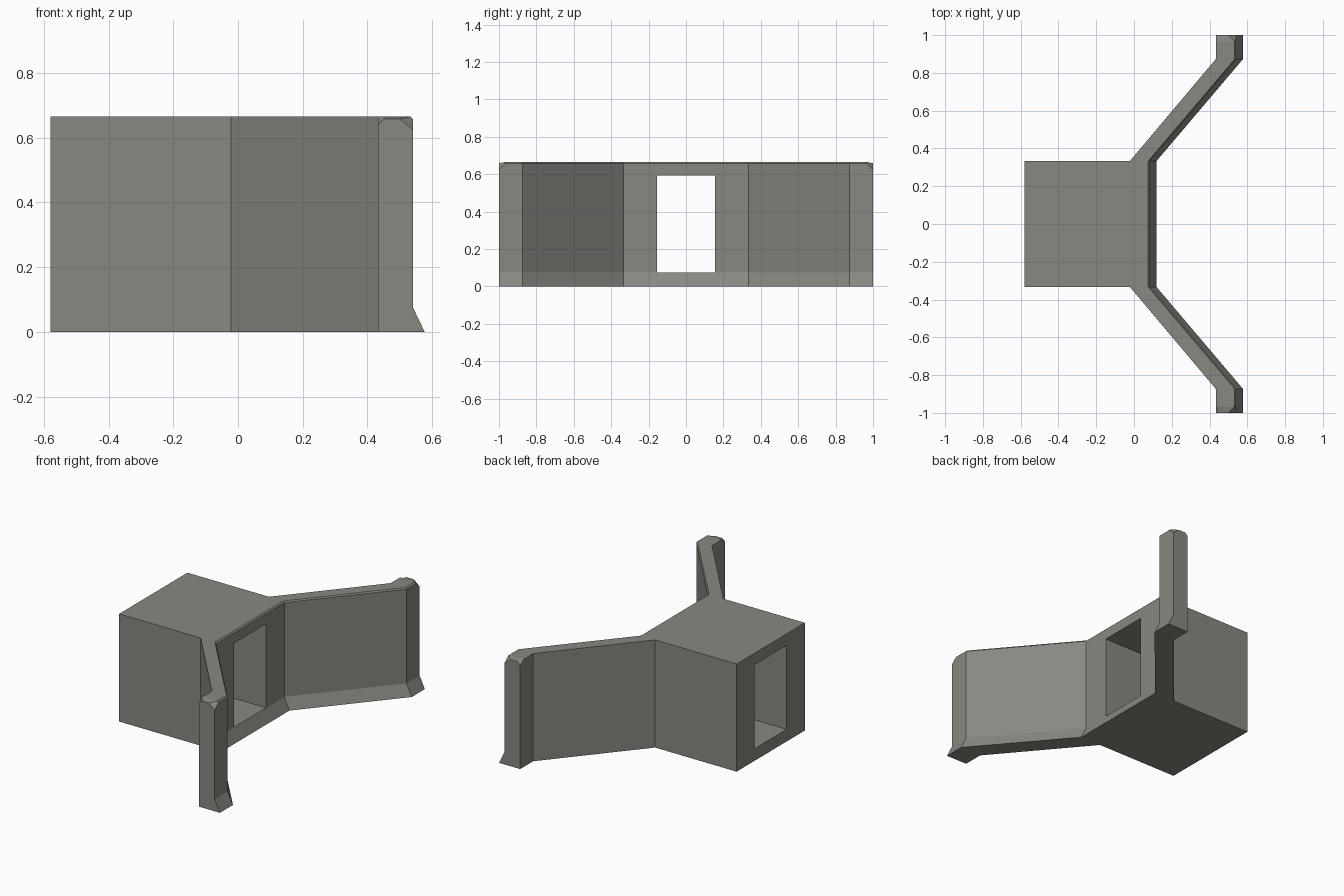
import bpy, bmesh

if "Cube" in bpy.data.objects:
    bpy.data.objects.remove(bpy.data.objects["Cube"])

concrete = bpy.data.materials.new("concrete_grey")
concrete.diffuse_color = (0.25, 0.245, 0.22, 1)
concrete.use_nodes = True
concrete.node_tree.nodes["Principled BSDF"].inputs["Base Color"].default_value = concrete.diffuse_color

H = 0.665        # wall height
FOOT_Z = 0.075   # height of the sloped footing
FOOT_X = 0.036   # how far the footing sticks out


def ring(y, back, front):
    """Cross-section in x-z: sloped footing at the front, thin top chamfer."""
    pts = [(back, 0), (front + FOOT_X, 0), (front, FOOT_Z), (front, H - 0.008),
           (front - 0.008, H), (back + 0.02, H), (back, H)]
    return [(x, y, z) for x, z in pts]


def loft(name, rings, cap_start=True):
    """Skin a run of matching cross-sections."""
    bm = bmesh.new()
    rows = [[bm.verts.new(p) for p in r] for r in rings]
    n = len(rows[0])
    for a, b in zip(rows, rows[1:]):
        for i in range(n):
            j = (i + 1) % n
            bm.faces.new((a[i], a[j], b[j], b[i]))
    if cap_start:
        bm.faces.new(rows[0])
    bm.faces.new(rows[-1][::-1])
    bmesh.ops.recalc_face_normals(bm, faces=bm.faces)
    me = bpy.data.meshes.new(name)
    bm.to_mesh(me)
    bm.free()
    me.materials.append(concrete)
    ob = bpy.data.objects.new(name, me)
    bpy.context.collection.objects.link(ob)
    return ob


# Box section with headwall
box = loft("culvert_box", [ring(-0.333, -0.579, 0.083), ring(0.333, -0.579, 0.083)])

# Rectangular passage cut right through the box
bpy.ops.mesh.primitive_cube_add(size=1, location=(-0.25, 0, (FOOT_Z + 0.593) / 2))
cutter = bpy.context.object
cutter.name = "passage_cutter"
cutter.scale = (1.4, 0.312, 0.593 - FOOT_Z)
cutter.hide_render = True
cutter.data.materials.append(concrete)
cut = box.modifiers.new("passage", 'BOOLEAN')
cut.operation = 'DIFFERENCE'
cut.solver = 'EXACT'
cut.object = cutter
bpy.context.view_layer.objects.active = box
bpy.ops.object.modifier_apply(modifier=cut.name)
bpy.data.objects.remove(cutter)

# Splayed wing walls, each ending in a short straight return with clipped corners
for side, s in (("left", 1), ("right", -1)):
    b, f = 0.433, 0.541
    tip = [(b, 0), (f + FOOT_X, 0), (f, FOOT_Z), (f, 0.625),
           (0.50, 0.658), (0.45, 0.658), (b, 0.64)]
    loft(side + "_wing_wall", [
        ring(s * 0.333, -0.022, 0.083),
        ring(s * 0.873, b, f),
        ring(s * 0.965, b, f),
        [(x, s * 1.0, z) for x, z in tip],
    ], cap_start=False)
